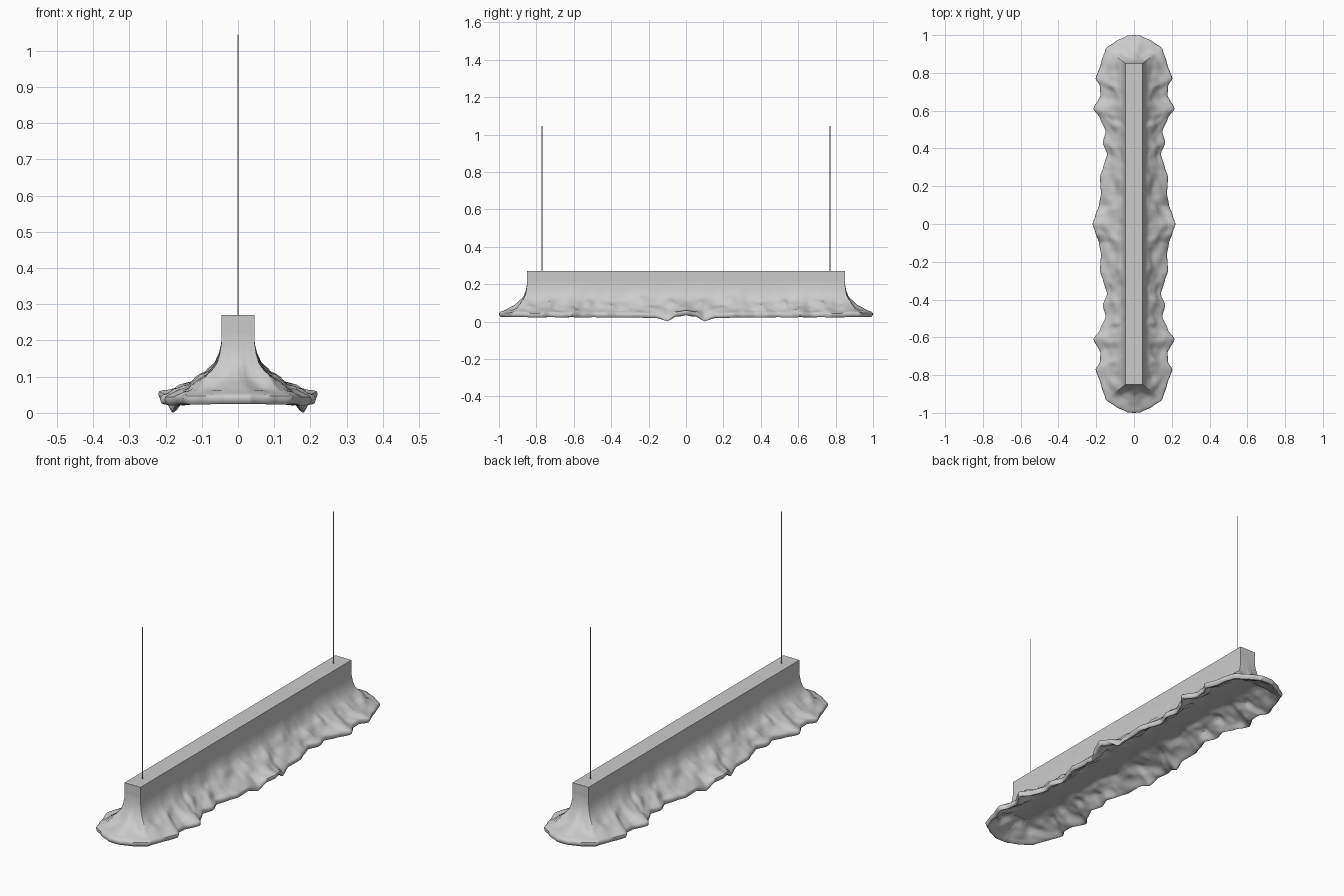
import bpy, bmesh
from mathutils import Vector, noise

if "Cube" in bpy.data.objects:
    bpy.data.objects.remove(bpy.data.objects["Cube"])

BAR_X, BAR_Y, BAR_TOP = 0.045, 0.85, 0.27

# Rim of one quarter of the skirt: (half width, y, height offset)
RIM = [(.22, 0, .020), (.203, .05, .012), (.185, .10, -.024), (.175, .16, 0),
       (.18, .25, .003), (.163, .30, .002), (.142, .37, .004), (.165, .43, .003),
       (.15, .49, .005), (.18, .56, .003), (.215, .61, .004), (.178, .68, .002),
       (.18, .73, .005), (.203, .77, .004), (.175, .85, .005), (.15, .93, .008),
       (.10, .965, .007), (.035, .998, .007), (0, 1.0, .007)]
CORNER = 15   # rim index that sits on the bar corner
STEPS = 6     # columns between rim points

# Shell section: (share of the way from bar to rim, height), outside then inside
SECTION = [(0, .215), (.01, .19), (.05, .163), (.12, .138), (.19, .124), (.27, .113),
           (.36, .102), (.45, .091), (.55, .080), (.65, .069), (.75, .060), (.85, .052),
           (.95, .046), (.99, .040), (1, .032), (.98, .023), (.94, .019), (.88, .021),
           (.8, .030), (.7, .041), (.6, .052), (.5, .062), (.4, .071), (.3, .078),
           (.2, .083), (.1, .087), (0, .090)]
CEILING = .094

# Mid grey finish shared by all parts
GREY = bpy.data.materials.new("mid_grey")
GREY.diffuse_color = (.56, .56, .56, 1)
GREY.use_nodes = True
GREY.node_tree.nodes["Principled BSDF"].inputs["Base Color"].default_value = GREY.diffuse_color


def finish(bm, name):
    bmesh.ops.recalc_face_normals(bm, faces=bm.faces)
    mesh = bpy.data.meshes.new(name)
    bm.to_mesh(mesh)
    bm.free()
    mesh.materials.append(GREY)
    obj = bpy.data.objects.new(name, mesh)
    bpy.context.collection.objects.link(obj)
    return obj


def smooth(obj, degrees):
    bpy.ops.object.select_all(action='DESELECT')
    obj.select_set(True)
    bpy.context.view_layer.objects.active = obj
    bpy.ops.object.shade_smooth_by_angle(angle=degrees * 3.14159 / 180)


# Pair each rim column with a point on the bar outline
columns = []
for i in range(len(RIM) - 1):
    for k in range(STEPS):
        f = k / STEPS
        s = .5 * f + .5 * f * f * (3 - 2 * f)
        a, b = Vector(RIM[i]), Vector(RIM[i + 1])
        rim = a.lerp(b, f)
        rim.x, rim.z = a.x + (b.x - a.x) * s, a.z + (b.z - a.z) * s
        if i < CORNER:
            neck = (BAR_X, BAR_Y * rim.y / RIM[CORNER][1])
        else:
            neck = (BAR_X * rim.x / RIM[CORNER][0], BAR_Y)
        columns.append((rim, neck))
columns.append((Vector(RIM[-1]), (0, BAR_Y)))

# Rumpled skirt with a shallow hollow underside: loft one quarter, then mirror
bm = bmesh.new()
grid = []
for rim, neck in columns:
    col = []
    for t, z in SECTION:
        body = max(0, t * (1 - t)) * 4
        where = Vector((rim.x * 6, rim.y * 11 + t * 1.2, t * 2.5))
        fold = noise.noise(where)
        fine = noise.noise(where * 2.3 + Vector((7, 3, 1)))
        u = t + body * (.05 * fold + .02 * fine)
        x = neck[0] + (rim.x - neck[0]) * u
        y = neck[1] + (rim.y - neck[1]) * u
        z += rim.z * max(0, t) ** 4 + body * (.015 * fold + .007 * fine)
        col.append(bm.verts.new((x, y, z)))
    col.append(bm.verts.new((0, neck[1], CEILING)))
    grid.append(col)
for a, b in zip(grid, grid[1:]):
    for j in range(len(SECTION)):
        bm.faces.new((a[j], b[j], b[j + 1], a[j + 1]))
bmesh.ops.remove_doubles(bm, verts=bm.verts, dist=.00005)
skirt = finish(bm, "rumpled_skirt")
smooth(skirt, 40)
mirror = skirt.modifiers.new("mirror", 'MIRROR')
mirror.use_axis = (True, True, False)
mirror.merge_threshold = .0005

# Straight top bar
bm = bmesh.new()
bmesh.ops.create_cube(bm, size=1)
for v in bm.verts:
    v.co = (v.co.x * 2 * BAR_X, v.co.y * 2 * BAR_Y, .235 + v.co.z * .07)
finish(bm, "top_bar")

# Hanging cables
for side, label in ((-1, "front"), (1, "back")):
    bm = bmesh.new()
    bmesh.ops.create_cone(bm, cap_ends=True, segments=12, radius1=.0016,
                          radius2=.0016, depth=1.045 - BAR_TOP + .01)
    bmesh.ops.translate(bm, verts=bm.verts,
                        vec=(0, side * .77, (1.045 + BAR_TOP - .01) / 2))
    smooth(finish(bm, label + "_cable"), 40)
